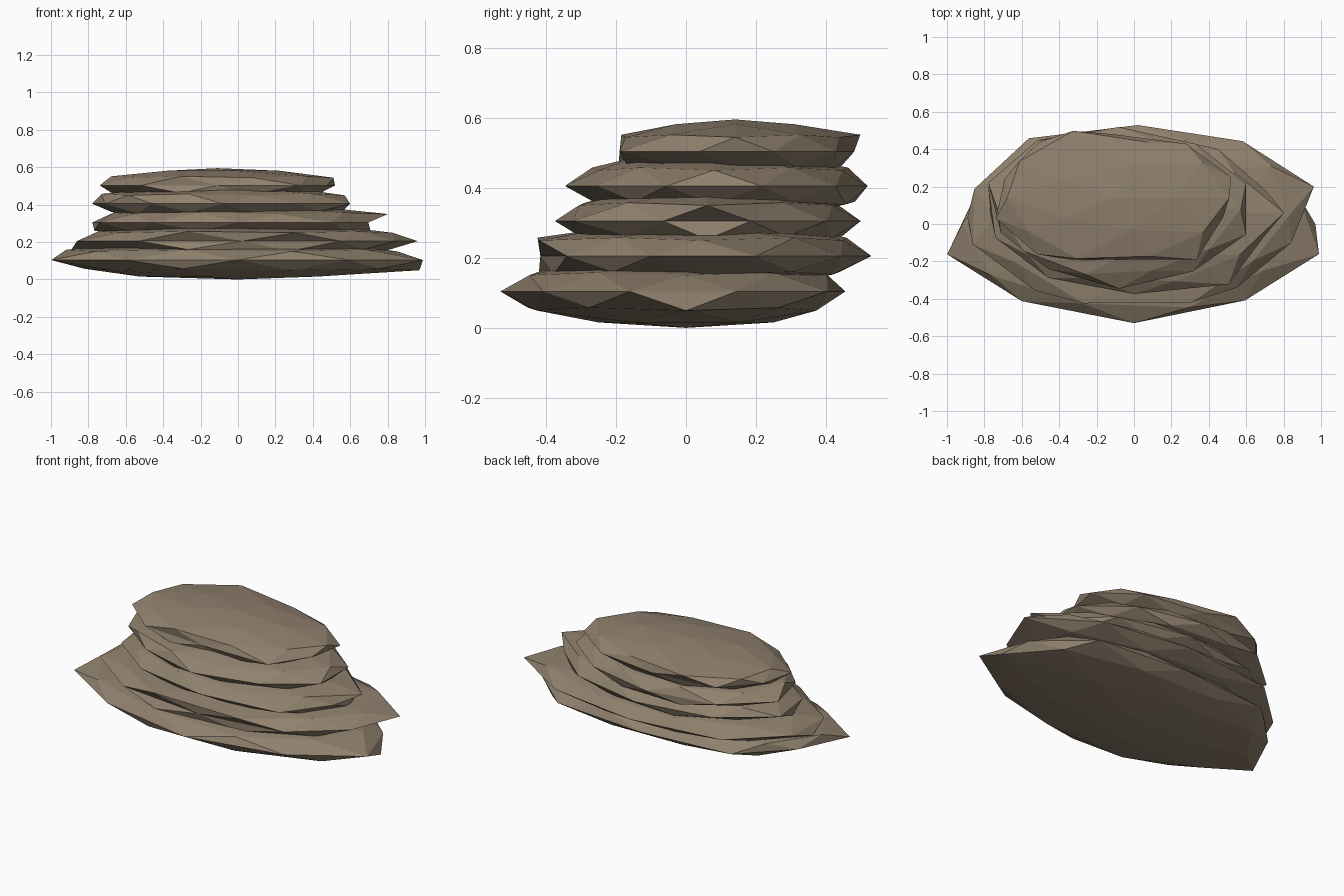
import bpy, bmesh, math

stone = bpy.data.materials.new("weathered_brown_stone")
stone.diffuse_color = (0.28, 0.22, 0.155, 1)


def slab(name, centre, half, rim, upper, lower):
    """Flattened icosphere whose rings are pushed in and out for a ragged edge.
    rim starts at 18 degrees, upper and lower at 0 degrees, all 36 degrees apart."""
    bm = bmesh.new()
    bmesh.ops.create_icosphere(bm, subdivisions=2, radius=1)
    for v in bm.verts:
        a = math.degrees(math.atan2(v.co.y, v.co.x))
        k = 1.0
        if abs(v.co.z) < 0.2:
            k = rim[round((a - 18) / 36) % 10]
        elif abs(v.co.z) < 0.7:
            k = (upper if v.co.z > 0 else lower)[round(a / 36) % 10]
        v.co = (centre[0] + v.co.x * k * half[0],
                centre[1] + v.co.y * k * half[1],
                centre[2] + v.co.z * half[2])
    mesh = bpy.data.meshes.new(name)
    bm.to_mesh(mesh)
    bm.free()
    mesh.materials.append(stone)
    bpy.context.collection.objects.link(bpy.data.objects.new(name, mesh))


# Five stacked strata, from the broad base to the small cap
slab("base_slab", (0, 0, 0.104), (1.0, 0.5, 0.104),
     [.93, 1, .91, 1, .9, 1.05, 1.02, 1.06, 1.01, 1.04],
     [.95, 1, .95, .95, 1, 1.08, 1.05, 1.05, 1.05, 1],
     [1.14, 1, .92, .88, .95, .92, 1, 1.06, 1.05, 1.05])
slab("second_slab", (0.02, 0.04, 0.205), (0.9, 0.47, 0.1),
     [1.1, 1.06, 1.04, 1.1, 1.02, 1.03, 1.04, .97, 1, .96],
     [1, 1.15, 1.02, 1.1, 1.05, 1, 1, 1.22, 1.15, 1],
     [1, 1.05, 1, 1, 1.05, 1.13, 1, 1.15, 1.1, 1])
slab("third_slab", (0, 0.06, 0.305), (0.78, 0.43, 0.1),
     [.94, .98, 1.02, 1.04, 1.05, 1, 1, 1.01, 1.1, .94],
     [1.15, 1, .98, 1.05, 1.05, 1, 1, 1, 1, 1.05],
     [1.07, 1, 1, 1.05, 1, 1.1, 1, .97, 1, 1])
slab("fourth_slab", (-0.08, 0.08, 0.405), (0.7, 0.43, 0.1),
     [1.02, 1, 1.02, 1.06, 1.05, .95, .92, .99, .96, 1.02],
     [1.04, 1.02, 1, 1.1, 1.05, 1.09, 1, 1, .9, 1],
     [1.05, 1, 1.08, 1.1, 1, .95, .95, .92, .95, 1])
slab("cap_slab", (-0.11, 0.14, 0.503), (0.63, 0.34, 0.092),
     [1.05, 1.05, 1, 1.08, .97, 1.05, 1.1, .97, 1.2, .98],
     [1.1, 1.1, 1.03, 1.3, 1.1, 1.06, 1, 1.18, 1.08, 1.1],
     [1, 1, 1.02, 1.05, 1, 1, 1, 1.15, 1.1, 1])
